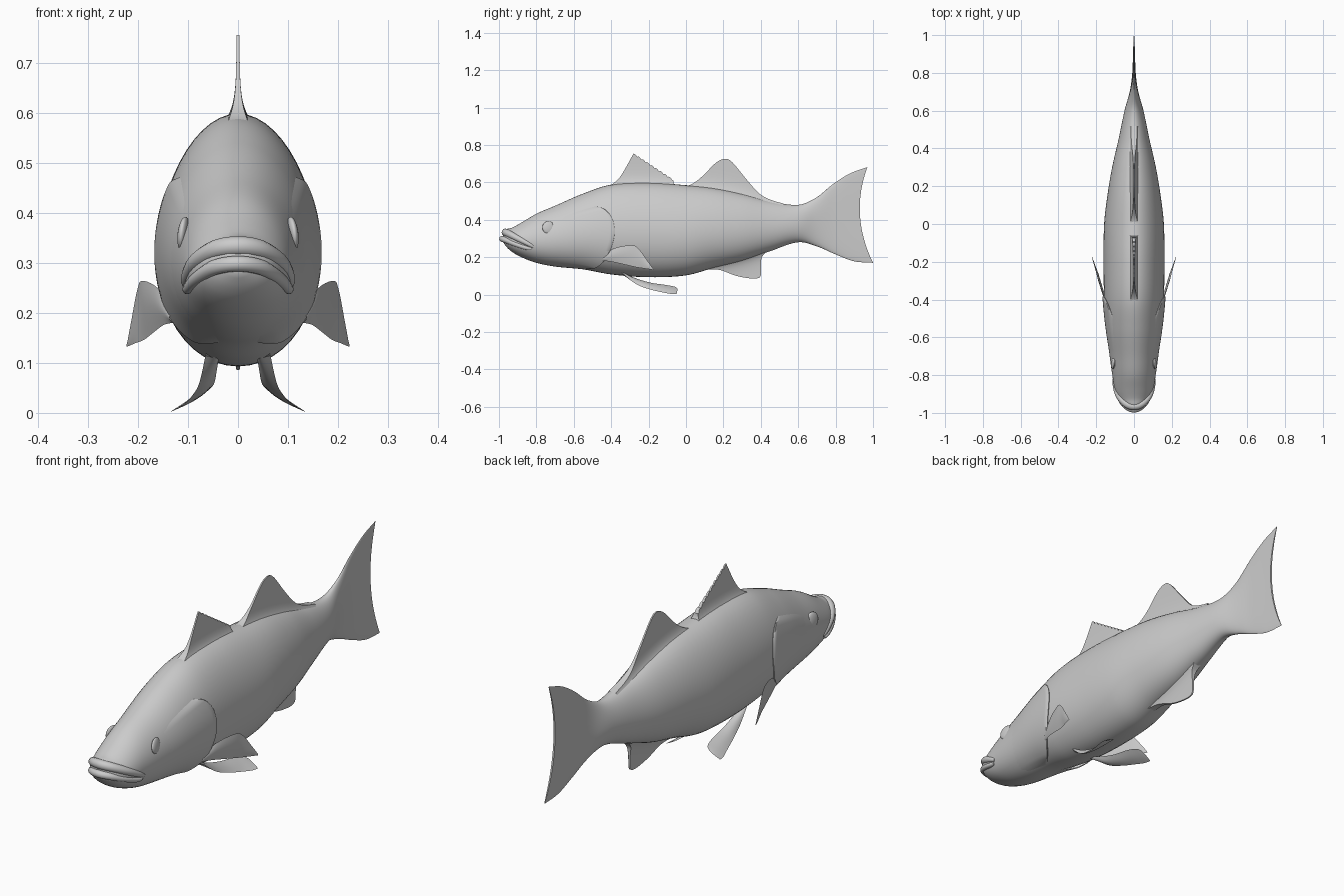
import bpy, bmesh, math
from mathutils import Vector, Matrix

if "Cube" in bpy.data.objects:
    bpy.data.objects.remove(bpy.data.objects["Cube"])

# body stations: y, top z, bottom z, half width
KEYS = [(-.978, .338, .28, .02), (-.96, .35, .255, .055), (-.93, .358, .228, .08),
        (-.88, .385, .2, .1), (-.8, .432, .17, .114), (-.7, .475, .15, .128),
        (-.55, .54, .135, .147), (-.4, .588, .108, .157), (-.2, .598, .093, .16),
        (0, .585, .103, .157), (.15, .57, .143, .14), (.3, .54, .18, .115),
        (.45, .5, .232, .081), (.6, .48, .28, .05), (.7, .518, .258, .025),
        (.8, .59, .215, .012), (.9, .647, .178, .007), (1.0, .682, .17, .004)]


def hermite(keys, y):
    """Smooth interpolation of key rows along their first column."""
    y = min(max(y, keys[0][0]), keys[-1][0])
    i = 0
    while i < len(keys) - 2 and y > keys[i + 1][0]:
        i += 1
    a, b = keys[i], keys[i + 1]
    p, q = keys[max(i - 1, 0)], keys[min(i + 2, len(keys) - 1)]
    d = b[0] - a[0]
    t = (y - a[0]) / d
    out = []
    for k in range(1, len(a)):
        m0 = (b[k] - p[k]) / (b[0] - p[0]) * d
        m1 = (q[k] - a[k]) / (q[0] - a[0]) * d
        out.append((2*t**3 - 3*t*t + 1) * a[k] + (t**3 - 2*t*t + t) * m0
                   + (3*t*t - 2*t**3) * b[k] + (t**3 - t*t) * m1)
    return out


def surf(y, a, k=1.0):
    """Point on the body: station y, angle a from the back, scale k."""
    top, bot, w = hermite(KEYS, y)
    h = math.cos(a)
    s = max(0, (y - .6) / .4)
    s = s * s * (3 - 2 * s)
    yy = y - s * (.055 * (1 - h * h) + .015 * (1 + h))   # forked tail edge
    return Vector((w * math.sin(a) * (1 - .12 * h) * k, yy,
                   (top + bot) / 2 + (top - bot) / 2 * h * k))


def smooth_line(pts, n):
    """Catmull-Rom samples through pts, n per segment."""
    pts = [Vector(p) for p in pts]
    out = []
    for i in range(len(pts) - 1):
        a, b = pts[i], pts[i + 1]
        p = pts[i - 1] if i else a
        q = pts[i + 2] if i + 2 < len(pts) else b
        for j in range(n):
            t = j / n
            out.append(.5 * (2*a + (b - p)*t + (2*p - 5*a + 4*b - q)*t*t
                             + (3*a - p - 3*b + q)*t**3))
    return out + [pts[-1]]


def finish(name, bm, mirror=False, angle=50):
    bmesh.ops.recalc_face_normals(bm, faces=bm.faces)
    me = bpy.data.meshes.new(name)
    bm.to_mesh(me)
    bm.free()
    ob = bpy.data.objects.new(name, me)
    bpy.context.collection.objects.link(ob)
    if mirror:
        ob.modifiers.new("mirror", 'MIRROR').use_clip = False
    bpy.ops.object.select_all(action='DESELECT')
    ob.select_set(True)
    bpy.context.view_layer.objects.active = ob
    bpy.ops.object.shade_smooth_by_angle(angle=math.radians(angle))
    return ob


def loft(name, rings, closed=True, caps=False, mirror=False, angle=50):
    bm = bmesh.new()
    g = [[bm.verts.new(p) for p in r] for r in rings]
    n = len(g[0])
    for r, s in zip(g, g[1:]):
        for i in range(n if closed else n - 1):
            j = (i + 1) % n
            bm.faces.new((r[i], r[j], s[j], s[i]))
    if caps:
        # cap each end with strips joining left and right
        for r in (g[0], g[-1]):
            for i in range(n // 2):
                f = [r[i], r[i + 1], r[(n - i - 1) % n], r[(n - i) % n]]
                bm.faces.new(list(dict.fromkeys(f)))
    return finish(name, bm, mirror, angle)


def median_fin(name, outline, a):
    """Thin upright fin on the midline, flaring into the body."""
    rings, m = [], 12
    for y, z in outline:
        base = surf(y, a).z - math.cos(a) * .025
        half = []
        for i in range(m + 1):
            d = (z - base) * i / m
            half.append((.003 + .034 * math.exp(-abs(d) / .03), y, base + d))
        rings.append(half + [(-x, yy, zz) for x, yy, zz in reversed(half)])
    loft(name, rings)


def paired_fin(name, edge_a, edge_b, off):
    """Leaf-shaped fin between two edges, mirrored to both sides."""
    A, B = smooth_line(edge_a, 6), smooth_line(edge_b, 6)
    off, m, rings = Vector(off), 8, []
    for k, (a, b) in enumerate(zip(A, B)):
        u = 1 - .85 * k / (len(A) - 1)
        top = [a.lerp(b, i / m) + off * u * math.sin(math.pi * i / m) for i in range(m + 1)]
        low = [a.lerp(b, i / m) - off * u * math.sin(math.pi * i / m) for i in range(1, m)]
        rings.append(top + low[::-1])
    loft(name, rings, mirror=True)


def lip(name, side, r0, r1):
    pts = [(-x, y, z) for x, y, z in reversed(side[1:])] + side
    line = smooth_line(pts, 6)
    cu = bpy.data.curves.new(name, 'CURVE')
    cu.dimensions = '3D'
    cu.bevel_depth, cu.bevel_resolution, cu.use_fill_caps = 1, 4, True
    sp = cu.splines.new('POLY')
    sp.points.add(len(line) - 1)
    for k, (p, v) in enumerate(zip(sp.points, line)):
        t = abs(2 * k / (len(line) - 1) - 1)
        p.co = (*v, 1)
        p.radius = r0 + (r1 - r0) * t ** 2
    sp.use_smooth = True
    bpy.context.collection.objects.link(bpy.data.objects.new(name, cu))


# body and tail in one loft
N, R = 130, 48
ys = [-.978 + 1.978 * (i / N) ** 1.15 for i in range(N + 1)]
loft("body_and_tail", [[surf(y, 2 * math.pi * j / R) for j in range(R)] for y in ys], caps=True)

# gill covers: raised plates with a curved rear edge
EDGE = [(.93, -.5), (1.0, -.47), (1.16, -.425), (1.4, -.393), (1.69, -.387),
        (2.07, -.412), (2.4, -.45), (2.65, -.49), (2.95, -.56)]
rings = []
for i in range(41):
    a = .93 + 2.02 * i / 40
    e = hermite(EDGE, a)[0]
    fade = min(1, i / 3, (40 - i) / 6)
    row = [surf(-.74 + (e + .74) * j / 16, a, .99 + .065 * fade * (j / 16) ** 1.3)
           for j in range(17)]
    row += [surf(e + .004, a, .99 + .045 * fade), surf(e - .005, a, .95)]
    rings.append(row)
loft("gill_cover", rings, closed=False, mirror=True)

# eyes
bm = bmesh.new()
p = surf(-.735, math.acos(.33))
bmesh.ops.create_uvsphere(bm, u_segments=24, v_segments=14, radius=1,
    matrix=Matrix.Translation(p - Vector((.003, 0, 0))) @ Matrix.Rotation(.15, 4, 'Z')
    @ Matrix.Rotation(-.12, 4, 'Y') @ Matrix.Diagonal((.011, .034, .034, 1)))
finish("eye", bm, mirror=True)

# lips
lip("upper_lip", [(0, -.966, .333), (.045, -.95, .326), (.082, -.905, .303),
                  (.1, -.85, .275), (.104, -.815, .256)], .02, .008)
lip("lower_lip", [(0, -.983, .298), (.045, -.963, .291), (.08, -.912, .27),
                  (.099, -.855, .25), (.103, -.825, .245)], .016, .007)

# spiny first dorsal fin with a toothed rear slope
front = smooth_line([(-.43, .575), (-.385, .597), (-.345, .64), (-.28, .755)], 8)
teeth = []
for i in range(9):
    y, z = -.28 + .0235 * i, .755 - .0155 * i
    teeth += [(y + .01, z - .006), (y + .018, z - .019), (y + .0235, z - .0155)]
median_fin("first_dorsal_fin", [tuple(v) for v in front] + teeth + [(-.067, .595), (-.05, .57)], 0)

# soft second dorsal fin and anal fin
median_fin("second_dorsal_fin", smooth_line(
    [(-.03, .575), (.03, .59), (.09, .635), (.16, .705), (.21, .726), (.25, .705),
     (.32, .62), (.39, .542), (.45, .508), (.52, .487)], 6), 0)
median_fin("anal_fin", smooth_line(
    [(.1, .135), (.18, .132), (.27, .1), (.35, .086), (.39, .09), (.401, .11),
     (.4, .16), (.406, .2), (.43, .228)], 6), math.pi)

# pectoral and pelvic fins
paired_fin("pectoral_fin",
    [(.13, -.445, .2), (.158, -.385, .247), (.19, -.295, .264), (.201, -.255, .247),
     (.214, -.205, .18), (.222, -.175, .137)],
    [(.13, -.445, .18), (.148, -.4, .176), (.166, -.34, .163), (.188, -.265, .146),
     (.206, -.22, .139), (.222, -.176, .132)], (.007, -.002, 0))
paired_fin("pelvic_fin",
    [(.035, -.36, .125), (.042, -.27, .088), (.046, -.19, .064), (.052, -.11, .052),
     (.065, -.06, .042), (.085, -.045, .03)],
    [(.065, -.34, .115), (.078, -.27, .058), (.095, -.2, .03), (.114, -.13, .013),
     (.13, -.08, .004), (.134, -.05, .003)], (.005, 0, .008))
